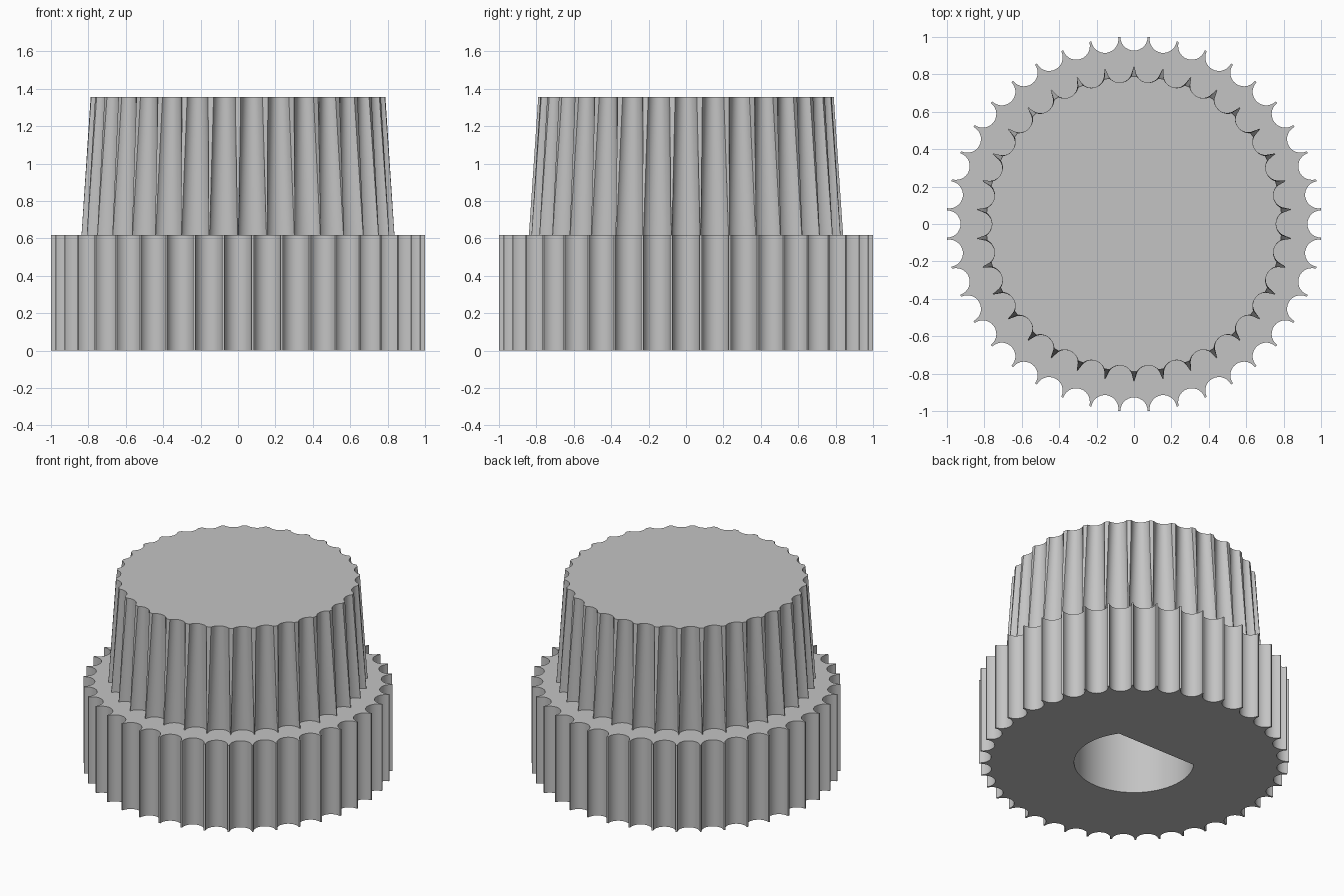
import bpy, bmesh
from math import radians, pi, cos, sin, acos
from mathutils import Vector, Matrix

cube = bpy.data.objects.get("Cube")
if cube:
    bpy.data.objects.remove(cube)

STEP_Z, TOP_Z, HOLE_Z = 0.618, 1.357, 1.0

grey = bpy.data.materials.new("plain_grey")
grey.use_nodes = True
grey.diffuse_color = (0.55, 0.55, 0.55, 1)
grey.node_tree.nodes["Principled BSDF"].inputs["Base Color"].default_value = (0.55, 0.55, 0.55, 1)

bm = bmesh.new()


def ring(points):
    """Closed loop of vertices and edges."""
    verts = [bm.verts.new(p) for p in points]
    edges = [bm.edges.new((a, b)) for a, b in zip(verts, verts[1:] + verts[:1])]
    return verts, edges


def fluted(count, outer, centre, radius, z, steps=14):
    """Circle of radius outer, scalloped by round vertical flutes."""
    limit = acos((centre**2 + radius**2 - outer**2) / (2 * centre * radius))
    points = []
    for k in range(count):
        turn = Matrix.Rotation(2 * pi * k / count, 3, 'Z')
        for i in range(steps + 1):
            a = limit * (2 * i / steps - 1)
            points.append(turn @ Vector((centre - radius * cos(a), radius * sin(a), z)))
    return ring(points)


def d_shape(radius, flat_y, z, steps=48):
    """Circle cut by a flat on the +y side."""
    half = acos(flat_y / radius)
    angles = [pi / 2 + half + (2 * pi - 2 * half) * i / steps for i in range(steps + 1)]
    return ring([Vector((radius * cos(a), radius * sin(a), z)) for a in angles])


def wall(low, high):
    n = len(low[0])
    for i in range(n):
        j = (i + 1) % n
        bm.faces.new((low[0][i], low[0][j], high[0][j], high[0][i]))


def fill_between(outer, inner, normal):
    bmesh.ops.triangle_fill(bm, edges=outer[1] + inner[1], use_beauty=True, normal=normal)


# Straight fluted base, tapered fluted grip and D-shaped shaft hole
base_low = fluted(40, 1.0027, 1.0, 0.073, 0)
base_high = fluted(40, 1.0027, 1.0, 0.073, STEP_Z)
grip_low = fluted(34, 0.84, 0.835, 0.075, STEP_Z)
grip_high = fluted(34, 0.79, 0.835, 0.075, TOP_Z)
hole_low = d_shape(0.388, 0.226, 0)
hole_high = d_shape(0.388, 0.226, HOLE_Z)

for low, high in ((base_low, base_high), (grip_low, grip_high), (hole_low, hole_high)):
    wall(low, high)
fill_between(base_low, hole_low, (0, 0, -1))
fill_between(base_high, grip_low, (0, 0, 1))
bm.faces.new(grip_high[0])
bm.faces.new(hole_high[0])
bmesh.ops.recalc_face_normals(bm, faces=bm.faces)

mesh = bpy.data.meshes.new("fluted_knob")
bm.to_mesh(mesh)
bm.free()
mesh.materials.append(grey)
knob = bpy.data.objects.new("fluted_knob", mesh)
bpy.context.collection.objects.link(knob)

# Smooth flutes with crisp edges
bpy.ops.object.select_all(action='DESELECT')
knob.select_set(True)
bpy.context.view_layer.objects.active = knob
bpy.ops.object.shade_smooth_by_angle(angle=radians(25))
